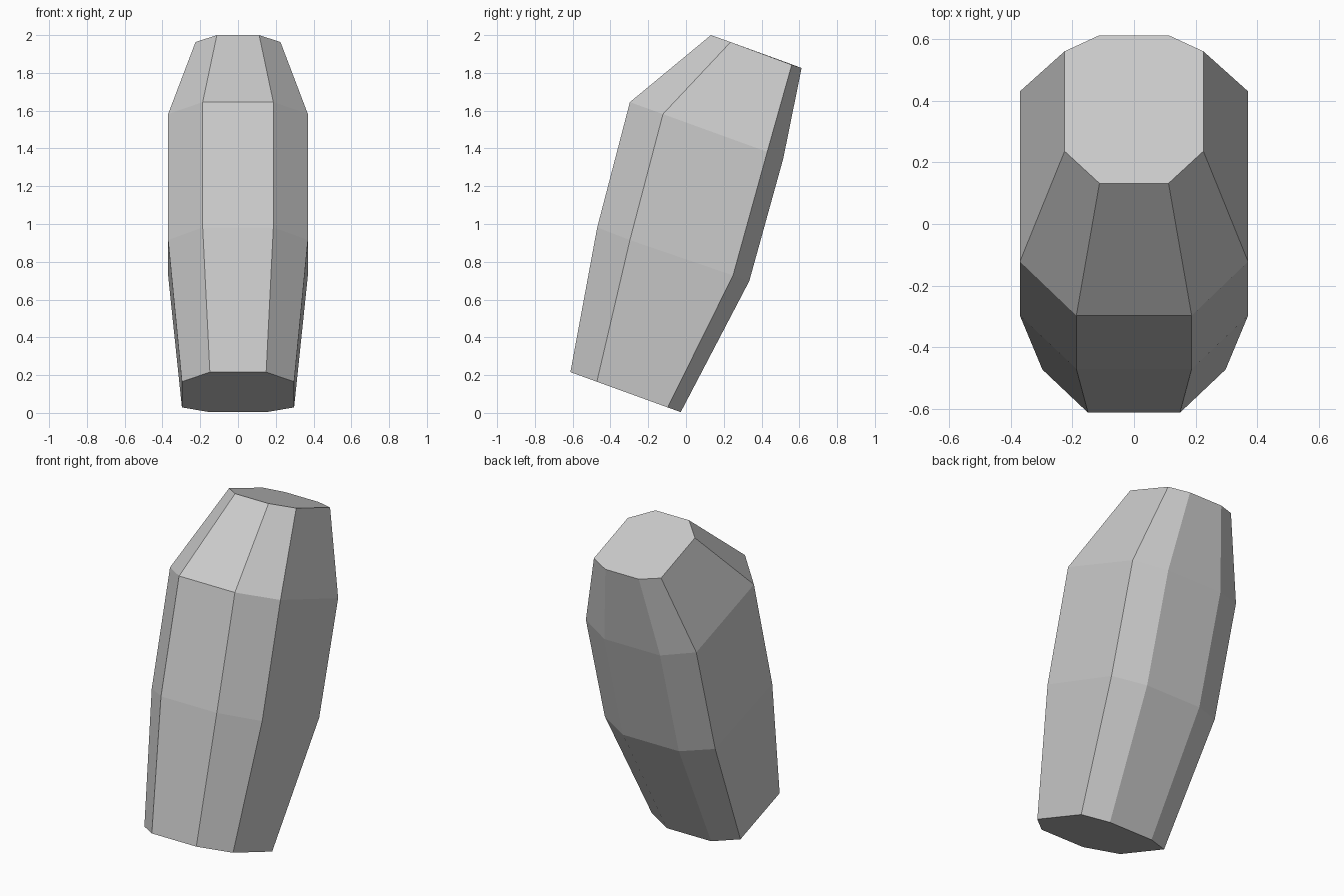
import bpy, bmesh

if "Cube" in bpy.data.objects:
    bpy.data.objects.remove(bpy.data.objects["Cube"])

# Each ring: half width, inner half width, then (y, z) of
# front edge, front corner, back corner, back edge
RINGS = [
    (0.297, 0.149, (-0.612, 0.216), (-0.472, 0.165), (-0.097, 0.029), (-0.028, 0.004)),
    (0.37, 0.187, (-0.470, 0.982), (-0.297, 0.915), (0.249, 0.728), (0.335, 0.698)),
    (0.37, 0.187, (-0.297, 1.645), (-0.122, 1.582), (0.430, 1.382), (0.515, 1.347)),
    (0.225, 0.112, (0.132, 2.000), (0.236, 1.963), (0.560, 1.843), (0.612, 1.826)),
]


def add_ring(bm, wide, narrow, *profile):
    """Mirrored eight-sided tilted ring."""
    half = [(x, y, z) for x, (y, z) in zip((narrow, wide, wide, narrow), profile)]
    other = [(-x, y, z) for x, y, z in reversed(half)]
    return [bm.verts.new(p) for p in half + other]


# Leaning, tapered eight-sided body
bm = bmesh.new()
rings = [add_ring(bm, *r) for r in RINGS]
for low, high in zip(rings, rings[1:]):
    for i in range(8):
        j = (i + 1) % 8
        bm.faces.new((low[i], low[j], high[j], high[i]))

# End caps
bm.faces.new(rings[0][::-1])
bm.faces.new(rings[-1])
bmesh.ops.recalc_face_normals(bm, faces=bm.faces)

mesh = bpy.data.meshes.new("faceted_body")
bm.to_mesh(mesh)
bm.free()
bpy.context.collection.objects.link(bpy.data.objects.new("faceted_body", mesh))
